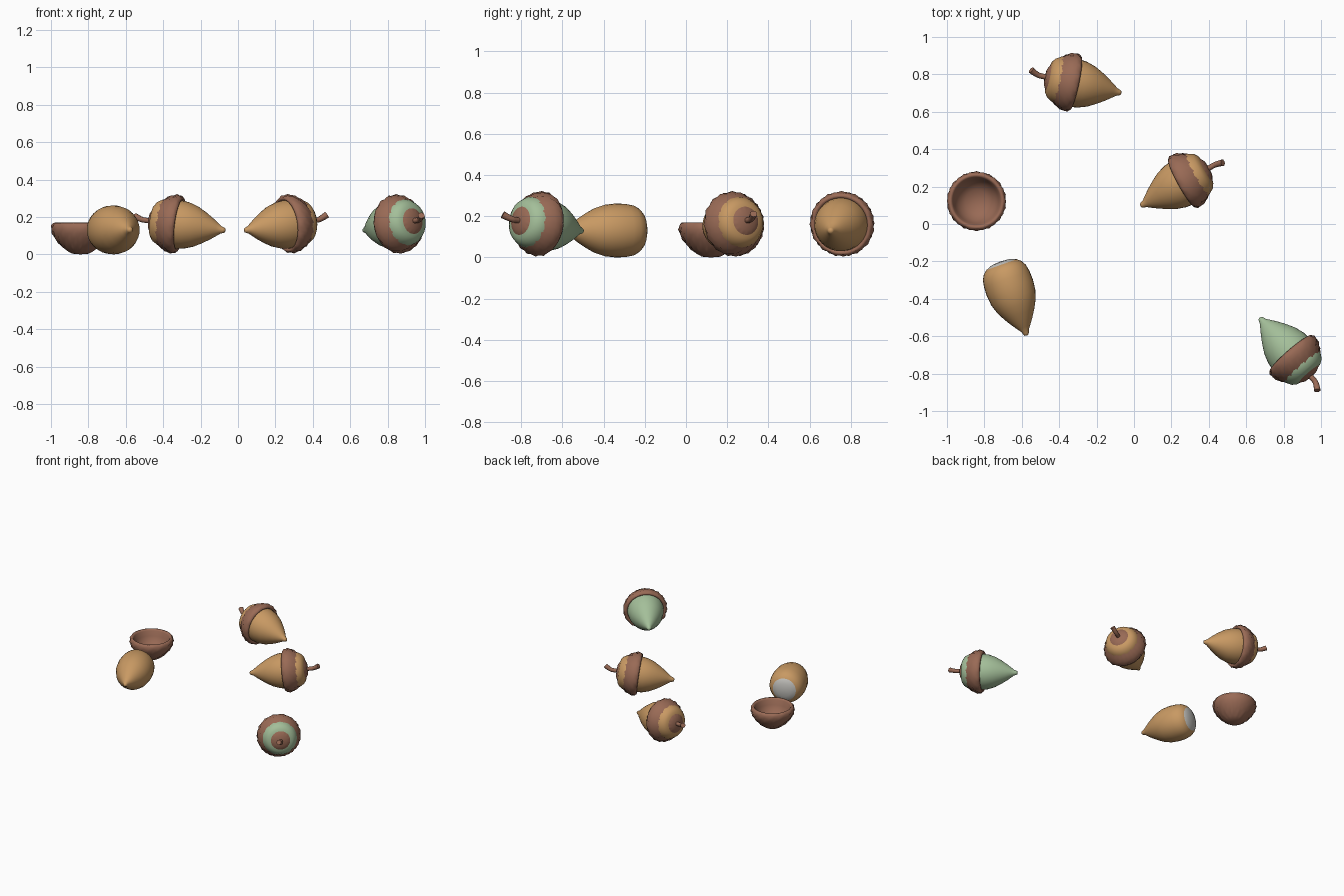
import bpy, bmesh, math
from mathutils import Vector, Matrix

if "Cube" in bpy.data.objects:
    bpy.data.objects.remove(bpy.data.objects["Cube"])


def mat(name, rgb):
    m = bpy.data.materials.new(name)
    m.diffuse_color = (*rgb, 1)
    m.use_nodes = True
    m.node_tree.nodes["Principled BSDF"].inputs["Base Color"].default_value = m.diffuse_color
    return m


TAN = mat("nut tan", (0.58, 0.32, 0.125))
GREEN = mat("unripe green", (0.37, 0.52, 0.32))
BROWN = mat("cap brown", (0.32, 0.145, 0.092))
GREY = mat("scar grey", (0.56, 0.55, 0.52))

# Profiles as (radius, distance from the back of the cap)
NUT = [(0, .014), (.055, .0145), (.086, .021), (.107, .036), (.122, .062), (.129, .1),
       (.131, .15), (.125, .205), (.109, .255), (.085, .30), (.06, .34), (.036, .374),
       (.021, .394), (.016, .408), (.011, .418), (0, .421)]
BARE = [(0, .0), (.05, .004), (.086, .018)] + NUT[3:]
CAP = [(0, 0), (.045, .004), (.07, .018), (.097, .04), (.118, .062), (.137, .087),
       (.150, .112), (.156, .135), (.154, .155), (.146, .168), (.136, .170),
       (.127, .158), (.118, .12), (.097, .082), (.06, .052), (0, .042)]


def lathe(name, profile, mats, matrix, segs=32, bump=0.0, bumps=14):
    bm = bmesh.new()
    rings = []
    for i, (r, s) in enumerate(profile):
        if r == 0:
            rings.append([bm.verts.new((0, 0, s))])
            continue
        ring = []
        for k in range(segs):
            a = math.tau * k / segs
            # staggered scales on the outside of the cap
            amount = bump if 2 < i < 9 else 0
            rr = r + amount * math.cos(bumps * a + math.pi * (i % 2))
            ring.append(bm.verts.new((rr * math.cos(a), rr * math.sin(a), s)))
        rings.append(ring)
    for i, (a, b) in enumerate(zip(rings, rings[1:])):
        for k in range(segs):
            n = (k + 1) % segs
            if len(a) == 1:
                f = bm.faces.new((a[0], b[n], b[k]))
            elif len(b) == 1:
                f = bm.faces.new((a[k], a[n], b[0]))
            else:
                f = bm.faces.new((a[k], a[n], b[n], b[k]))
            f.smooth = True
            if len(mats) > 1 and i < 2:
                f.material_index = 1
    bmesh.ops.recalc_face_normals(bm, faces=bm.faces)
    me = bpy.data.meshes.new(name)
    bm.to_mesh(me)
    bm.free()
    for m in mats:
        me.materials.append(m)
    ob = bpy.data.objects.new(name, me)
    bpy.context.collection.objects.link(ob)
    ob.matrix_world = matrix
    return ob


def stem(name, points):
    cu = bpy.data.curves.new(name, 'CURVE')
    cu.dimensions = '3D'
    cu.bevel_depth = 0.0145
    cu.bevel_resolution = 3
    cu.use_fill_caps = True
    sp = cu.splines.new('NURBS')
    sp.points.add(len(points) - 1)
    for p, co in zip(sp.points, points):
        p.co = (*co, 1)
    sp.points[-1].radius = 1.25
    sp.order_u = 3
    sp.use_endpoint_u = True
    cu.materials.append(BROWN)
    ob = bpy.data.objects.new(name, cu)
    bpy.context.collection.objects.link(ob)


def frame(origin, axis):
    return Matrix.Translation(origin) @ axis.to_track_quat('Z', 'Y').to_matrix().to_4x4()


# Whole acorns lying on their sides: rim centre, heading, nut colour, stem end
for i, (rim, deg, colour, end) in enumerate([
        ((-.325, .755), -12, TAN, (-.55, .823, .203)),
        ((.265, .224), 209, TAN, (.475, .328, .212)),
        ((.845, -.70), 131, GREEN, (.98, -.89, .208))], 1):
    a = math.radians(deg)
    axis = Vector((math.cos(a), math.sin(a), -0.125)).normalized()
    back = Vector((*rim, .161)) - axis * .155
    m = frame(back, axis)
    lathe(f"acorn_{i}_nut", NUT, [colour], m)
    lathe(f"acorn_{i}_cap", CAP, [BROWN], m, 56, .0045)
    stem(f"acorn_{i}_stem", [back + axis * .025, back - axis * .01, back - axis * .045,
                             Vector(end)])

# Empty cap standing open side up
lathe("empty_cap", CAP, [BROWN], Matrix.Translation((-.842, .122, 0)), 56, .0045)

# Bare nut with the pale scar at its base
d = Vector((.335, -.942, 0)).normalized()
lathe("bare_nut", BARE, [TAN, GREY], frame(Vector((-.714, -.2, .131)), d))
